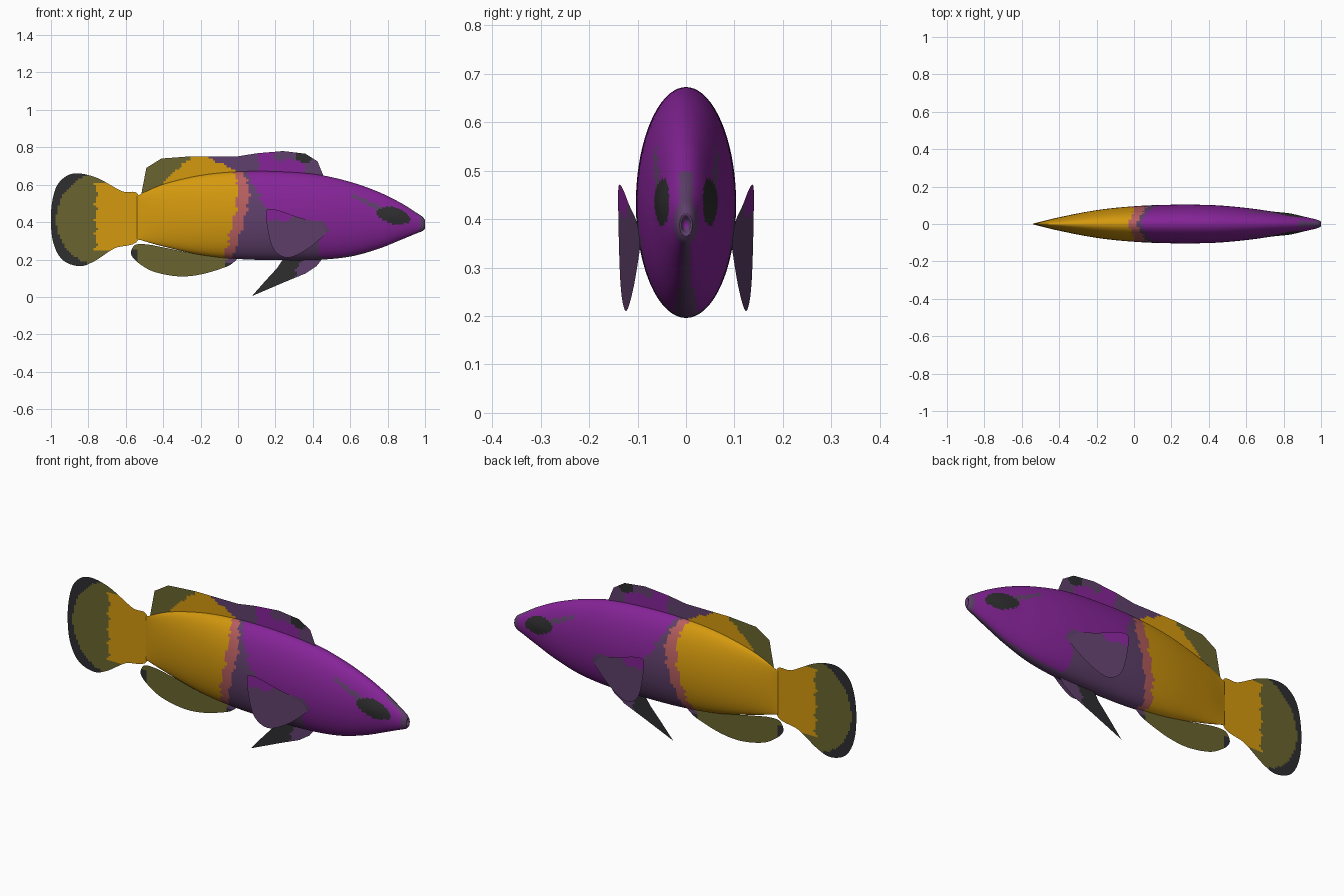
import bpy, bmesh, math
from mathutils import Vector

cube = bpy.data.objects.get("Cube")
if cube:
    bpy.data.objects.remove(cube, do_unlink=True)

# ---- materials
PURPLE, YELLOW, OLIVE, MAUVE, PINK, DARK = range(6)
PALETTE = [("purple", (134, 36, 152)), ("golden yellow", (212, 153, 14)),
           ("olive", (106, 100, 46)), ("greyish mauve", (96, 64, 108)),
           ("salmon pink", (184, 95, 95)), ("charcoal", (46, 46, 48))]


def linear(c):
    c /= 255
    return c / 12.92 if c < 0.04 else ((c + 0.055) / 1.055) ** 2.4


MATS = []
for name, rgb in PALETTE:
    m = bpy.data.materials.new(name)
    m.use_nodes = True
    col = (*[linear(c) for c in rgb], 1)
    m.diffuse_color = col
    bsdf = m.node_tree.nodes["Principled BSDF"]
    bsdf.inputs["Base Color"].default_value = col
    bsdf.inputs["Roughness"].default_value = 0.6
    MATS.append(m)


# ---- helpers
def spline(pts, steps, closed=False):
    """Smooth curve through points of any dimension."""
    n, out = len(pts), []
    get = (lambda i: pts[i % n]) if closed else (lambda i: pts[min(max(i, 0), n - 1)])
    for i in range(n if closed else n - 1):
        a, b, c, d = (get(i + k) for k in (-1, 0, 1, 2))
        for s in range(steps):
            t = s / steps
            out.append([q + t / 2 * (r - p + t * (2*p - 5*q + 4*r - u + t * (3*(q - r) + u - p)))
                        for p, q, r, u in zip(a, b, c, d)])
    return out if closed else out + [list(pts[-1])]


def lerp_at(pts, v):
    """Piecewise linear lookup in (key, value) pairs."""
    if v <= pts[0][0]:
        return pts[0][1]
    for (a, p), (b, q) in zip(pts, pts[1:]):
        if v <= b:
            return p + (q - p) * (v - a) / (b - a)
    return pts[-1][1]


def wobble(v):
    return 0.006 * math.sin(v * 71) + 0.004 * math.sin(v * 163)


def finish(bm, name, rule):
    bm.normal_update()
    for f in bm.faces:
        f.material_index = rule(f.calc_center_median(), f.normal)
        f.smooth = True
    mesh = bpy.data.meshes.new(name)
    bm.to_mesh(mesh)
    bm.free()
    for m in MATS:
        mesh.materials.append(m)
    ob = bpy.data.objects.new(name, mesh)
    bpy.context.collection.objects.link(ob)
    return ob


def fin(name, outline, rule, depth=lambda x: 0.0, smooth=True, cell=0.012):
    """Flat fin: outline in x, z diced into small cells, coloured by rule."""
    pts = spline(outline, 6, True) if smooth else outline
    bm = bmesh.new()
    bm.faces.new([bm.verts.new((x, 0, z)) for x, z in pts])
    for axis in (0, 2):
        lo = min(v.co[axis] for v in bm.verts)
        hi = max(v.co[axis] for v in bm.verts)
        for i in range(1, int((hi - lo) / cell) + 1):
            co, no = Vector(), Vector()
            co[axis], no[axis] = lo + i * cell + 0.0003, 1
            bmesh.ops.bisect_plane(bm, geom=bm.verts[:] + bm.edges[:] + bm.faces[:],
                                   plane_co=co, plane_no=no, dist=1e-6)
    for v in bm.verts:
        v.co.y = depth(v.co.x)
    return finish(bm, name, rule)


# ---- body: elliptical rings through (x, top, bottom, half width)
STATIONS = [(-.54, .54, .31, .002), (-.4, .602, .27, .036), (-.2, .65, .225, .074),
            (0, .67, .203, .095), (.2, .671, .197, .103), (.42, .655, .198, .101),
            (.6, .615, .216, .086), (.75, .562, .257, .065), (.87, .503, .305, .047),
            (.95, .453, .338, .030), (.985, .43, .352, .021), (1, .412, .365, .013)]
GOLD_EDGE = [(.2, -.07), (.35, -.045), (.45, -.01), (.6, .0), (.67, -.03)]
PINK_EDGE = [(.2, -.03), (.3, .0), (.4, .03), (.5, .055), (.6, .06), (.67, .015)]
MAUVE_EDGE = [(.2, .45), (.3, .43), (.36, .48), (.40, .46), (.42, .2), (.5, .135),
              (.6, .085), (.67, .04)]


def body_rule(c, n):
    x, z = c.x, c.z
    w = wobble(z)
    if x < lerp_at(GOLD_EDGE, z) + w:
        return YELLOW
    if x < lerp_at(PINK_EDGE, z) + w:
        return PINK
    # eye patch and the streak behind it
    u, v = x - .832, z - .435 + .2 * (x - .832)
    r = (u / .09) ** 2 + (v / .044) ** 2 + 12 * wobble(x + z)
    if abs(n.y) > .3 and r < 1:
        return DARK
    if .61 < x < .8 and abs(z - .545 + .5 * (x - .61)) < .009 + .05 * (x - .61):
        return MAUVE
    # inside of the mouth, lips, snout ridge, throat
    if n.x < -.2 and x > .95:
        return DARK
    if x > .972 or (x > .88 and abs(c.y) < .014 and z > .4) or n.z < -.85:
        return MAUVE
    return MAUVE if x < lerp_at(MAUVE_EDGE, z) + w else PURPLE


bm = bmesh.new()
SIDES, rings = 72, []
profile = spline(STATIONS, 14)
profile += [(.992, .404, .373, .009), (.965, .398, .38, .005)]
for x, top, bot, half in profile:
    ring = []
    for k in range(SIDES):
        a = 2 * math.pi * k / SIDES
        z = (top + bot) / 2 + (top - bot) / 2 * math.sin(a)
        bulge = .005 * math.exp(-((x - .83) / .06) ** 2 - ((z - .435) / .035) ** 2)
        y = half * math.cos(a)
        ring.append(bm.verts.new((x, y + math.copysign(bulge, y) * abs(math.cos(a)), z)))
    rings.append(ring)
for r0, r1 in zip(rings, rings[1:]):
    for k in range(SIDES):
        j = (k + 1) % SIDES
        bm.faces.new((r0[k], r0[j], r1[j], r1[k]))
bm.faces.new(rings[0])
bm.faces.new(rings[-1])
bmesh.ops.recalc_face_normals(bm, faces=bm.faces[:])
finish(bm, "body", body_rule)


# ---- tail fin
def tail_rule(c, n):
    if ((c.x + .72) / .252) ** 2 + ((c.z - .415) / .25) ** 2 > 1 + wobble(c.z):
        return DARK if c.x < -.76 else OLIVE
    return OLIVE if c.x < -.76 + wobble(c.z) or c.z > .61 or c.z < .25 else YELLOW


fin("tail_fin", [(-.53, .54), (-.62, .565), (-.75, .635), (-.85, .66), (-.92, .645),
                 (-.975, .58), (-1, .45), (-.99, .3), (-.94, .2), (-.85, .165),
                 (-.77, .19), (-.66, .26), (-.53, .31)], tail_rule)


# ---- dorsal fin
def dorsal_rule(c, n):
    x, z = c.x, c.z
    w = wobble(x + z)
    if x < -.25 - 1.1 * (.75 - z) + w:
        return OLIVE
    if x < -.16 + 1.9 * (.75 - z) + w:
        return YELLOW
    if ((x - .355) / .048) ** 2 + ((z - .748) / .03) ** 2 < 1 + 20 * w:
        return DARK
    if .11 + w < x < .2 + w or (.2 <= x < .36 and z < .73 + w):
        return PURPLE
    return MAUVE


fin("dorsal_fin", [(-.53, .5), (-.515, .56), (-.49, .69), (-.41, .74), (-.25, .752),
                   (0, .752), (.1, .768), (.24, .78), (.36, .766), (.425, .725),
                   (.46, .64), (.2, .6), (-.2, .58)], dorsal_rule, smooth=False)


# ---- anal fin
def anal_rule(c, n):
    if c.x < -.535 and c.z < .255:
        return DARK
    if c.x > -.07 + wobble(c.z):
        return DARK if c.z < .18 else MAUVE
    return OLIVE


fin("anal_fin", [(-.57, .25), (-.545, .28), (-.48, .28), (-.4, .265), (-.2, .226),
                 (-.02, .21), (-.03, .18), (-.08, .155), (-.2, .12), (-.32, .11),
                 (-.45, .135), (-.53, .18), (-.568, .22)], anal_rule)

# ---- pelvic fin
fin("pelvic_fin", [(.075, .005), (.15, .09), (.21, .155), (.25, .215), (.46, .215),
                   (.42, .165), (.36, .125), (.25, .08)],
    lambda c, n: MAUVE if c.x > .31 + .5 * (c.z - .13) + wobble(c.z) else DARK, smooth=False)

# ---- pectoral fins, flaring away from the body toward the tail
for side, label in ((1, "left"), (-1, "right")):
    fin(label + "_pectoral_fin",
        [(.16, .47), (.22, .462), (.31, .43), (.42, .395), (.47, .35), (.45, .32),
         (.37, .255), (.28, .212), (.22, .225), (.18, .275), (.157, .37), (.15, .44)],
        lambda c, n: PURPLE if c.x < .29 + wobble(c.z) and c.z > .41 + wobble(c.x) else MAUVE,
        depth=lambda x, s=side: s * (.14 - .14 * (x - .15)))
